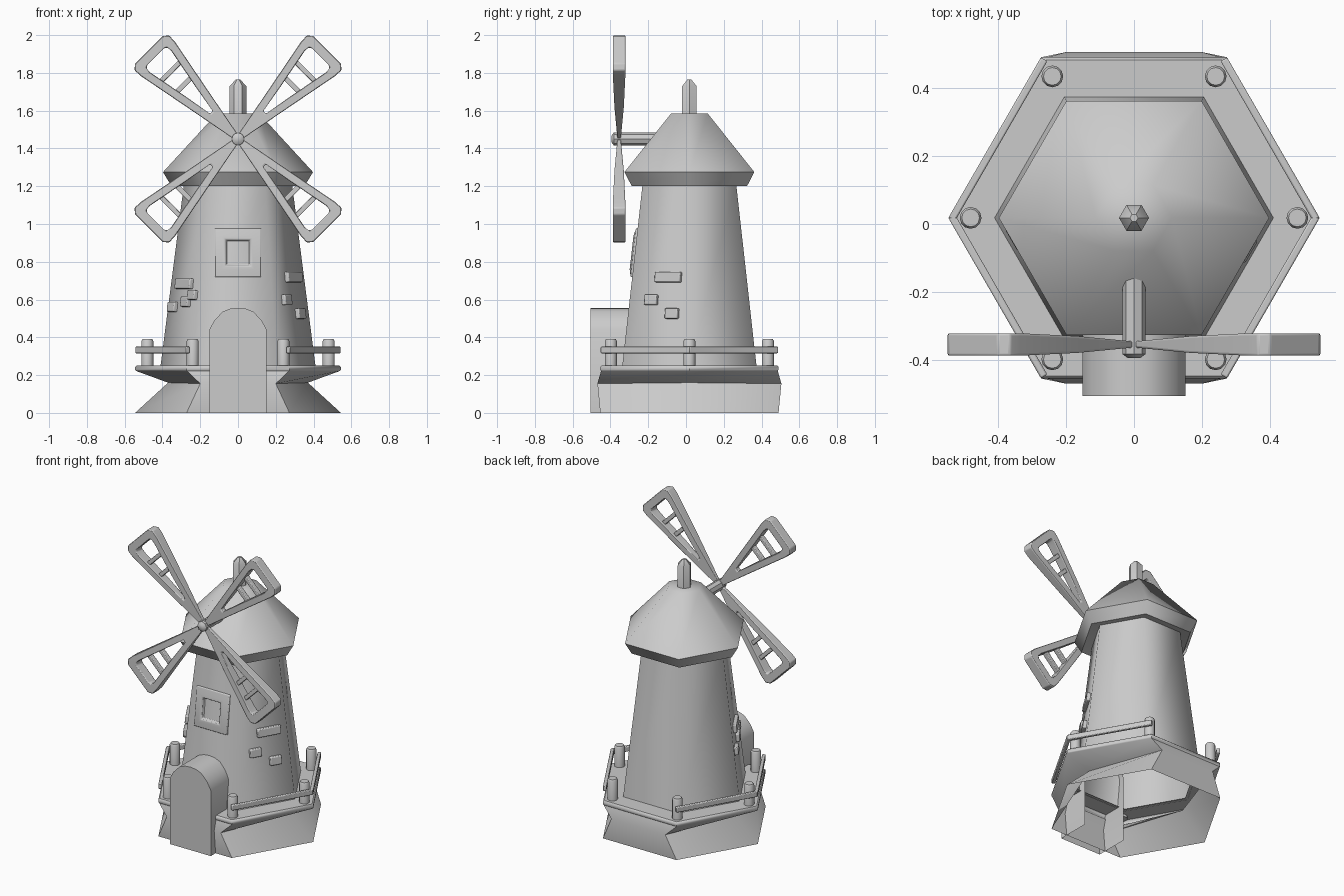
import bpy, bmesh, math
from mathutils import Vector, Matrix

if "Cube" in bpy.data.objects:
    bpy.data.objects.remove(bpy.data.objects["Cube"])

CY = 0.018                      # centre of the hexagonal body
S3 = math.sqrt(3)


def make(name, bm, angle=40, bevel=0):
    bmesh.ops.recalc_face_normals(bm, faces=bm.faces)
    me = bpy.data.meshes.new(name)
    bm.to_mesh(me)
    bm.free()
    ob = bpy.data.objects.new(name, me)
    bpy.context.collection.objects.link(ob)
    for p in me.polygons:
        p.use_smooth = True
    me.set_sharp_from_angle(angle=math.radians(angle))
    if bevel:
        m = ob.modifiers.new("bevel", 'BEVEL')
        m.width, m.segments = bevel, 2
    return ob


def loft(name, rings, cap_start=False, cap_end=False, angle=40, bevel=0):
    bm = bmesh.new()
    vs = [[bm.verts.new(p) for p in r] for r in rings]
    n = len(vs[0])
    for a, b in zip(vs, vs[1:]):
        for i in range(n):
            j = (i + 1) % n
            bm.faces.new((a[i], a[j], b[j], b[i]))
    if cap_start:
        bm.faces.new(vs[0][::-1])
    if cap_end:
        bm.faces.new(vs[-1])
    return make(name, bm, angle, bevel)


def ring(r, z, n=6, x=0, y=CY):
    return [(x + r * math.cos(2 * math.pi * i / n),
             y + r * math.sin(2 * math.pi * i / n), z) for i in range(n)]


def box(name, size, mat, bevel):
    bm = bmesh.new()
    bmesh.ops.create_cube(bm, size=1, matrix=mat @ Matrix.Diagonal((*size, 1)))
    return make(name, bm, 40, bevel)


# Base skirt, pinched halfway up, with the deck on top
pinch = [(0.37, CY, 0.16), (0.2, 0.505, 0.155), (-0.2, 0.505, 0.155),
         (-0.37, CY, 0.16), (-0.2, -0.469, 0.155), (0.2, -0.469, 0.155)]
loft("base_deck", [ring(0.545, 0), pinch, ring(0.54, 0.222), ring(0.545, 0.228),
                   ring(0.545, 0.243), ring(0.536, 0.252), ring(0.39, 0.252)], angle=45)

# Tower
loft("tower", [ring(0.41, 0.25), ring(0.285, 1.22)], angle=65)


def tower_r(z):
    return 0.41 - (z - 0.25) * 0.125 / 0.97


# Roof with overhanging eave
loft("roof", [ring(0.28, 1.215), ring(0.352, 1.2), ring(0.397, 1.275), ring(0.112, 1.585)],
     cap_end=True, angle=65)
loft("finial", [ring(0.044, 1.5), ring(0.044, 1.73), ring(0.012, 1.765)], cap_end=True)


# Arched door porch
def arch(y):
    half = [(0.152, 0), (0.152, 0.44), (0.125, 0.49), (0.08, 0.537), (0.04, 0.552)]
    pts = half + [(0, 0.556)] + [(-x, z) for x, z in reversed(half)]
    return [(x, y, z) for x, z in pts]


bm = bmesh.new()
front, back = [[bm.verts.new(p) for p in arch(y)] for y in (-0.505, -0.28)]
bm.faces.new(front)
for i in range(len(front) - 1):
    bm.faces.new((front[i], front[i + 1], back[i + 1], back[i]))
make("door_porch", bm, 40)


# Window frame lying on the sloped front wall
def wring(h, out):
    pts = []
    for sx, sz in ((1, -1), (1, 1), (-1, 1), (-1, -1)):
        z = 0.848 + sz * h * 1.05
        pts.append((sx * h, CY - tower_r(z) * S3 / 2 - out, z))
    return pts


loft("window", [wring(0.123, -0.02), wring(0.123, 0.008), wring(0.085, 0.018),
                wring(0.066, 0.018), wring(0.06, -0.001)], cap_end=True, bevel=0.005)

# Loose bricks on the two front side walls: side, y, z, length, height
bricks = [(1, -0.09, 0.718, 0.155, 0.055), (1, -0.18, 0.598, 0.075, 0.055),
          (1, -0.07, 0.525, 0.077, 0.055), (-1, -0.115, 0.683, 0.16, 0.055),
          (-1, -0.205, 0.623, 0.075, 0.05), (-1, -0.15, 0.588, 0.075, 0.055),
          (-1, -0.035, 0.56, 0.075, 0.052)]
slope = math.atan(0.125 * S3 / 2 / 0.97)
for k, (s, y, z, ln, h) in enumerate(bricks):
    x = s * (tower_r(z) - (CY - y) / S3)
    rot = Matrix.Rotation(math.radians(-30 if s > 0 else 210), 4, 'Z') \
        @ Matrix.Rotation(-slope, 4, 'Y')
    box(f"brick_{k}", (0.045, ln, h), Matrix.Translation((x, y, z)) @ rot, 0.006)

# Railing posts and the four side rails
corners = [Vector(p) for p in ring(1, 0, y=0)]
for k, c in enumerate(corners):
    px, py = c.x * 0.48, CY + c.y * 0.48
    loft(f"post_{k}", [ring(r, z, 12, px, py) for r, z in
                       ((0.032, 0.235), (0.032, 0.38), (0.026, 0.391))], True, True)
for k in (0, 2, 3, 5):
    a, b = [c * 0.533 + Vector((0, CY, 0.333)) for c in (corners[k], corners[(k + 1) % 6])]
    d = b - a
    rot = Matrix.Rotation(math.atan2(d.y, d.x), 4, 'Z')
    box(f"rail_{k}", (d.length + 0.01, 0.022, 0.035),
        Matrix.Translation((a + b) / 2) @ rot, 0.005)

# Sail axle
YB, ZB = -0.354, 1.45


def axle(r, y):
    return [(x, y, ZB + z) for x, z, _ in ring(r, 0, 8, 0, 0)]


loft("axle", [axle(0.018, -0.394), axle(0.034, -0.382), axle(0.034, 0)], True, True)


# Sails: tapered open frames with two rungs each
def depth(r):
    return min(0.033, 0.008 + 0.055 * r)


outer = [(0.0, 0.013), (0.3, 0.07), (0.60, 0.128), (0.645, 0.13), (0.668, 0.103)]
inner = [(0.2, 0.01), (0.35, 0.036), (0.575, 0.079), (0.605, 0.079), (0.616, 0.066)]


def loop(half, sign):
    pts = half + [(r, -w) for r, w in reversed(half)]
    return [(r, sign * depth(r), w) for r, w in pts]


for k in range(4):
    mat = Matrix.Translation((0, YB, ZB)) @ Matrix.Rotation(math.radians(45 + 90 * k), 4, 'Y')
    loops = [loop(outer, 1), loop(outer, -1), loop(inner, -1), loop(inner, 1), loop(outer, 1)]
    sail = loft(f"sail_{k}", [[mat @ Vector(p) for p in l] for l in loops[:4]], bevel=0.006)
    bm = bmesh.new()
    bm.from_mesh(sail.data)
    bm.verts.ensure_lookup_table()
    n = len(outer) * 2
    for i in range(n):
        j = (i + 1) % n
        bm.faces.new([bm.verts[q] for q in (3 * n + i, 3 * n + j, j, i)])
    bmesh.ops.recalc_face_normals(bm, faces=bm.faces)
    bm.to_mesh(sail.data)
    bm.free()
    for p in sail.data.polygons:
        p.use_smooth = True
    sail.data.set_sharp_from_angle(angle=math.radians(40))
    for q, (r, w) in enumerate(((0.405, 0.12), (0.505, 0.15))):
        box(f"sail_rung_{k}_{q}", (0.026, 0.03, w), mat @ Matrix.Translation((r, 0, 0)), 0.004)
